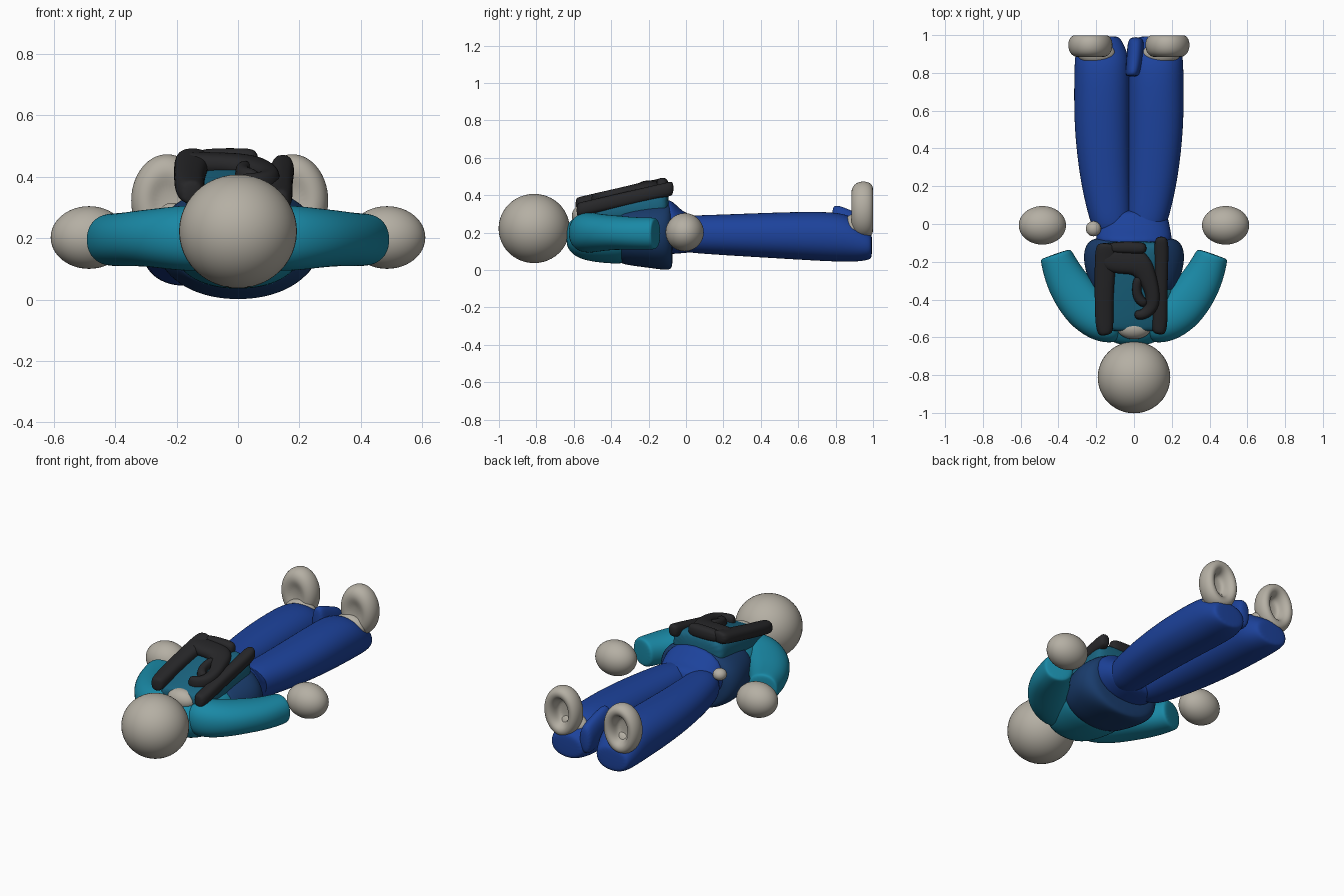
import bpy
from math import cos, sin, pi
from mathutils import Vector

COLORS = {
    "skin": (0.46, 0.43, 0.37, 1), "teal": (0.01, 0.25, 0.38, 1),
    "blue": (0.012, 0.055, 0.33, 1), "navy": (0.01, 0.045, 0.15, 1),
    "dark_teal": (0.01, 0.13, 0.22, 1), "charcoal": (0.02, 0.02, 0.022, 1),
}
MATS = {}
for key, col in COLORS.items():
    MATS[key] = bpy.data.materials.new(key)
    MATS[key].diffuse_color = col


def ball(name, loc, radii, color):
    bpy.ops.mesh.primitive_uv_sphere_add(segments=48, ring_count=24, location=loc)
    o = bpy.context.object
    o.name = name
    o.scale = radii
    o.data.materials.append(MATS[color])
    bpy.ops.object.shade_smooth()


def loft(name, rings, color, square=2.2, follow=False, n=20):
    """Skin of rounded sections (x, y, z, half width, half height)."""
    pts = [Vector(r[:3]) for r in rings]
    verts, faces = [], []
    for i, (x, y, z, w, h) in enumerate(rings):
        side = Vector((1, 0, 0))
        if follow:
            t = pts[min(i + 1, len(pts) - 1)] - pts[max(i - 1, 0)]
            side = Vector((t.y, -t.x, 0)).normalized()
        for k in range(n):
            c, s = cos(2 * pi * k / n), sin(2 * pi * k / n)
            a = abs(c) ** (2 / square) * (1 if c > 0 else -1)
            b = abs(s) ** (2 / square) * (1 if s > 0 else -1)
            verts.append(pts[i] + side * a * w + Vector((0, 0, b * h)))
    for i in range(len(rings) - 1):
        for k in range(n):
            j = (k + 1) % n
            faces.append((i * n + k, i * n + j, (i + 1) * n + j, (i + 1) * n + k))
    last = (len(rings) - 1) * n
    faces += [tuple(range(n))[::-1], tuple(range(last, last + n))]
    me = bpy.data.meshes.new(name)
    me.from_pydata(verts, [], faces)
    o = bpy.data.objects.new(name, me)
    bpy.context.collection.objects.link(o)
    me.materials.append(MATS[color])
    bpy.context.view_layer.objects.active = o
    bpy.ops.object.select_all(action='DESELECT')
    o.select_set(True)
    bpy.ops.object.mode_set(mode='EDIT')
    bpy.ops.mesh.select_all(action='SELECT')
    bpy.ops.mesh.normals_make_consistent(inside=False)
    bpy.ops.object.mode_set(mode='OBJECT')
    bpy.ops.object.shade_smooth()
    m = o.modifiers.new("smooth", 'SUBSURF')
    m.levels = m.render_levels = 2


def span(y, lo, hi, w, x=0.0):
    return (x, y, (lo + hi) / 2, w, (hi - lo) / 2)


# head and collar
ball("head", (0, -0.812, 0.222), (0.192, 0.19, 0.185), "skin")
ball("collar", (0, -0.55, 0.29), (0.09, 0.06, 0.06), "skin")

# torso: teal chest, navy abdomen, narrow waist
loft("chest", [span(-0.64, .14, .23, .07), span(-0.625, .10, .26, .12),
               span(-0.57, .055, .30, .17), span(-0.45, .035, .33, .21),
               span(-0.33, .03, .345, .225), span(-0.3, .05, .33, .2)], "teal")
loft("abdomen", [span(-0.36, .05, .33, .2), span(-0.35, .028, .345, .23),
                 span(-0.2, .01, .365, .275), span(-0.12, -.002, .375, .265),
                 span(-0.08, -.002, .37, .23), span(-0.07, .03, .33, .17)], "navy")
loft("waist", [span(-0.12, .08, .40, .21), span(-0.06, .085, .36, .2),
               span(0.0, .09, .295, .19), span(0.08, .10, .29, .17)], "blue")
ball("belt_knob", (-0.215, -0.025, 0.28), (0.04, 0.04, 0.035), "skin")

# raised teal panel under the charcoal straps
loft("chest_panel", [span(-0.57, .24, .335, .13), span(-0.55, .22, .35, .155),
                     span(-0.35, .24, .405, .17), span(-0.13, .24, .455, .18),
                     span(-0.09, .26, .43, .165)], "dark_teal", square=3)


def strap(name, path, drop=0.0):
    """Charcoal strip lying on the slope of the chest; path of x, y, half width."""
    rings = [(x, y, 0.345 + (y + 0.6) * 0.23 - drop, w, 0.04) for x, y, w in path]
    loft(name, rings, "charcoal", square=2.6, follow=True, n=12)


strap("strap_left", [(-.15, -.59, .025), (-.155, -.57, .05), (-.16, -.42, .05),
                     (-.155, -.28, .055), (-.15, -.14, .06), (-.145, -.10, .045)])
strap("strap_right", [(.13, -.585, .025), (.135, -.56, .045), (.14, -.42, .038),
                      (.145, -.26, .035), (.145, -.1, .042), (.145, -.065, .025)], .03)
strap("strap_cross", [(-.17, -.18, .04), (-.14, -.18, .08), (-.02, -.185, .085),
                      (.04, -.22, .07), (.07, -.28, .05), (.10, -.36, .04),
                      (.10, -.44, .04), (.05, -.485, .03), (0, -.48, .025)])
strap("strap_loop", [(.03, -.27, .025), (.01, -.33, .025), (.02, -.40, .03),
                     (.07, -.43, .025)])
strap("strap_rear", [(-.16, -.125, .03), (0, -.125, .035), (.07, -.13, .03)])

for s, tag in ((-1, "left"), (1, "right")):
    # arm and detached hand
    arm = [(.06, -.54, .20, .07, .07), (.09, -.535, .20, .10, .105),
           (.16, -.52, .20, .115, .11), (.24, -.46, .20, .125, .10),
           (.31, -.375, .20, .12, .092), (.37, -.28, .195, .107, .088),
           (.407, -.185, .195, .09, .087), (.412, -.165, .195, .087, .084),
           (.415, -.157, .195, .072, .07)]
    loft("arm_" + tag, [(s * a[0],) + a[1:] for a in arm], "teal", follow=True)
    ball("hand_" + tag, (s * .485, -.007, .202), (.125, .102, .102), "skin")

    # leg
    cx = -0.027
    leg = [span(-0.06, .14, .25, .07, .08), span(-0.03, .095, .29, .105, .09),
           span(0.1, .085, .295, .122, .108), span(0.25, .075, .30, .135, .127),
           span(0.5, .06, .31, .149, .143), span(0.75, .045, .315, .15, .142),
           span(0.87, .042, .30, .147, .142), span(0.93, .045, .25, .132, .148),
           span(0.985, .055, .21, .112, .155), span(0.995, .07, .19, .09, .155)]
    loft("leg_" + tag, [(cx + s * r[0],) + r[1:] for r in leg], "blue")

    # upturned foot, hollow at the sole, on a short ankle
    foot = [(.90, .03, .04), (.878, .065, .09), (.895, .105, .138),
            (.935, .121, .156), (.975, .117, .152), (1.0, .098, .132),
            (1.0, .07, .10), (.975, .05, .078), (.94, .045, .068),
            (.93, .025, .04)]
    loft("foot_" + tag, [(cx + s * .204, y, .322, w, h) for y, w, h in foot],
         "skin", square=2)
    ball("ankle_" + tag, (cx + s * .17, .90, .23), (.10, .06, .07), "skin")

# folded cloth between the ankles
loft("ankle_fold", [span(.78, .20, .33, .03, -.01), span(.80, .15, .355, .04, -.005),
                    span(.88, .12, .32, .045, .005), span(.96, .10, .29, .045, .01),
                    span(.99, .12, .26, .03, .01)], "blue")
